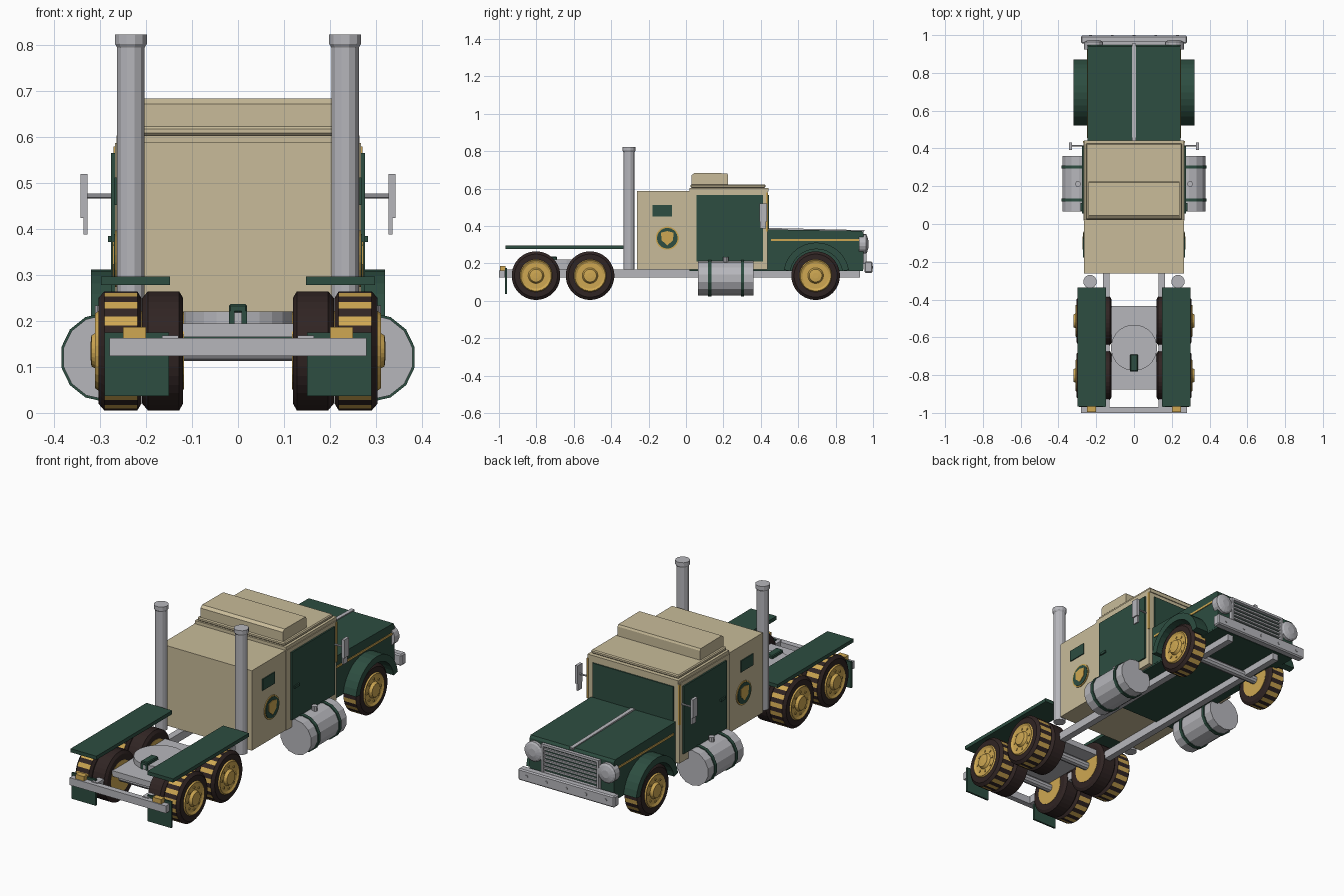
import bpy, bmesh, math
from mathutils import Vector

if "Cube" in bpy.data.objects:
    bpy.data.objects.remove(bpy.data.objects["Cube"])


def material(name, rgb):
    m = bpy.data.materials.new(name)
    m.diffuse_color = (*rgb, 1)
    m.use_nodes = True
    m.node_tree.nodes["Principled BSDF"].inputs["Base Color"].default_value = m.diffuse_color
    return m


TAN = material("tan paint", (0.58, 0.50, 0.32))
GREEN = material("dark green paint", (0.026, 0.075, 0.052))
GOLD = material("gold paint", (0.62, 0.39, 0.085))
RUBBER = material("brown black rubber", (0.030, 0.018, 0.017))
CHROME = material("silver metal", (0.47, 0.47, 0.50))


def finish(name, bm, *mats):
    bmesh.ops.recalc_face_normals(bm, faces=bm.faces[:])
    me = bpy.data.meshes.new(name)
    bm.to_mesh(me)
    bm.free()
    for m in mats:
        me.materials.append(m)
    ob = bpy.data.objects.new(name, me)
    bpy.context.collection.objects.link(ob)
    return ob


def box(name, x, y, z, mat, bevel=0):
    """Box from (min, max) ranges."""
    bm = bmesh.new()
    bmesh.ops.create_cube(bm, size=1)
    for v in bm.verts:
        v.co = Vector([(r[0] + r[1]) / 2 + c * (r[1] - r[0]) for r, c in zip((x, y, z), v.co)])
    if bevel:
        bmesh.ops.bevel(bm, geom=bm.edges[:], offset=bevel, segments=1, affect='EDGES')
    return finish(name, bm, mat)


def side_boxes(name, x, y, z, mat, bevel=0):
    for s, side in ((-1, "left"), (1, "right")):
        box(f"{side}_{name}", sorted((s * x[0], s * x[1])), y, z, mat, bevel)


def lathe(name, profile, center, axis, mats, segs=16, stripe=None):
    """Spin (offset, radius) points round an axis; band `stripe` alternates colours."""
    bm = bmesh.new()
    rings = []
    for d, r in profile:
        ring = []
        for i in range(segs):
            a = 2 * math.pi * (i + 0.5) / segs
            u, w = r * math.cos(a), r * math.sin(a)
            p = {'x': (d, u, w), 'y': (u, d, w), 'z': (u, w, d)}[axis]
            ring.append(bm.verts.new(Vector(center) + Vector(p)))
        rings.append(ring)
    for k in range(len(rings) - 1):
        for i in range(segs):
            j = (i + 1) % segs
            f = bm.faces.new((rings[k][i], rings[k][j], rings[k + 1][j], rings[k + 1][i]))
            f.material_index = int(k == stripe and i % 2 == 0)
    bm.faces.new(rings[0])
    bm.faces.new(rings[-1])
    return finish(name, bm, *mats)


def cyl(name, center, axis, r, a, b, mat, segs=16):
    return lathe(name, [(a, r), (b, r)], center, axis, [mat], segs)


def prism_x(name, pts, x0, x1, mat):
    """Extrude a (y, z) outline along x."""
    bm = bmesh.new()
    f = bm.faces.new([bm.verts.new((x0, y, z)) for y, z in pts])
    g = bmesh.ops.extrude_face_region(bm, geom=[f])
    for v in g["geom"]:
        if isinstance(v, bmesh.types.BMVert):
            v.co.x = x1
    return finish(name, bm, mat)


# chassis
side_boxes("frame_rail", (0.13, 0.165), (-0.98, 0.93), (0.125, 0.168), CHROME)
box("rear_bumper", (-0.28, 0.28), (-1.0, -0.97), (0.124, 0.163), CHROME)
side_boxes("tail_light", (0.20, 0.25), (-0.995, -0.965), (0.163, 0.187), GOLD)
side_boxes("mud_flap", (0.15, 0.29), (-0.968, -0.958), (0.037, 0.175), GREEN)
side_boxes("rear_fender", (0.148, 0.298), (-0.965, -0.335), (0.278, 0.297), GREEN)
box("front_bumper", (-0.28, 0.28), (0.955, 0.997), (0.15, 0.21), CHROME, 0.006)
for i in range(5):
    cyl(f"bumper_bolt_{i + 1}", ((i - 2) * 0.115, 0.997, 0.18), 'y', 0.008, -0.01, 0.003, CHROME, 8)

# coupling plate behind the cab
box("coupling_base", (-0.12, 0.12), (-0.875, -0.435), (0.165, 0.195), CHROME)
cyl("coupling_disc", (0, -0.655, 0), 'z', 0.122, 0.195, 0.221, CHROME, 24)
box("coupling_lock", (-0.02, 0.02), (-0.78, -0.69), (0.218, 0.237), GREEN, 0.004)
side_boxes("lock_prong", (0.008, 0.02), (-0.78, -0.69), (0.195, 0.222), GREEN)

# wheels
TYRE = [(-0.047, 0.08), (-0.047, 0.115), (-0.038, 0.13), (0.034, 0.13), (0.047, 0.115), (0.047, 0.08)]
HUB = [(-0.049, 0.087), (0.047, 0.087), (0.054, 0.082), (0.048, 0.07), (0.048, 0.042), (0.062, 0.034), (0.064, 0.015)]
for label, y in (("rear", -0.802), ("middle", -0.513), ("front", 0.693)):
    cyl(f"{label}_axle", (0, y, 0.135), 'x', 0.022, -0.24, 0.24, CHROME, 10)
    for s, side in ((-1, "left"), (1, "right")):
        c = (s * 0.257, y, 0.135)
        lathe(f"{label}_{side}_tyre", [(s * d, r) for d, r in TYRE], c, 'x', [RUBBER, GOLD], 36, 2)
        lathe(f"{label}_{side}_hub", [(s * d, r) for d, r in HUB], c, 'x', [GOLD], 24)
        for i in range(8):
            a = math.tau * i / 8
            cyl(f"{label}_{side}_wheel_nut_{i + 1}",
                (s * 0.305, y + 0.057 * math.cos(a), 0.135 + 0.057 * math.sin(a)),
                'x', 0.007, -0.004, 0.004, GOLD, 6)
        if label != "front":
            c = (s * 0.164, y, 0.135)
            lathe(f"{label}_{side}_inner_tyre", [(s * d * 0.95, r) for d, r in TYRE], c, 'x', [RUBBER], 36)
            cyl(f"{label}_{side}_inner_hub", c, 'x', 0.085, -0.046, 0.046, GOLD, 24)

# sleeper and cab
box("sleeper", (-0.264, 0.264), (-0.262, 0.018), (0.168, 0.588), TAN)
box("cab", (-0.268, 0.268), (0.018, 0.437), (0.168, 0.587), TAN)
box("cab_floor", (-0.245, 0.245), (0.02, 0.945), (0.16, 0.17), GREEN)
box("roof_lower", (-0.264, 0.264), (0.02, 0.442), (0.585, 0.604), TAN)
box("roof_upper", (-0.255, 0.255), (0.025, 0.425), (0.604, 0.623), TAN, 0.005)
prism_x("roof_box", [(0.03, 0.62), (0.225, 0.62), (0.225, 0.672), (0.22, 0.682), (0.045, 0.684), (0.03, 0.672)],
        -0.24, 0.24, TAN)
box("windshield", (-0.235, 0.235), (0.435, 0.443), (0.385, 0.565), GREEN)
side_boxes("door", (0.266, 0.276), (0.055, 0.412), (0.21, 0.566), GREEN)
side_boxes("door_handle", (0.274, 0.283), (0.07, 0.11), (0.372, 0.385), GREEN)
side_boxes("pillar_trim", (0.262, 0.271), (0.428, 0.439), (0.37, 0.58), GOLD)
side_boxes("sleeper_window", (0.262, 0.269), (-0.178, -0.075), (0.452, 0.512), GREEN)

# round medallion with plain shield panel
shield = [(-0.034, 0.03), (0, 0.038), (0.034, 0.03), (0.03, -0.012), (0, -0.038), (-0.03, -0.012)]
for s, side in ((-1, "left"), (1, "right")):
    c = (0, -0.10, 0.335)
    cyl(f"{side}_medallion_ring", c, 'x', 0.062, s * 0.262, s * 0.268, GOLD, 24)
    cyl(f"{side}_medallion_face", c, 'x', 0.055, s * 0.264, s * 0.270, GREEN, 24)
    prism_x(f"{side}_medallion_shield", [(y - 0.10, z + 0.335) for y, z in shield], s * 0.266, s * 0.273, GOLD)

# hood, grille and headlights
prism_x("hood", [(0.435, 0.168), (0.948, 0.168), (0.948, 0.362), (0.94, 0.374), (0.435, 0.382)],
        -0.246, 0.246, GREEN)
prism_x("hood_strip", [(0.44, 0.375), (0.95, 0.365), (0.955, 0.378), (0.44, 0.39)], -0.01, 0.01, CHROME)
side_boxes("hood_stripe", (0.244, 0.25), (0.455, 0.93), (0.319, 0.33), GOLD)
side_boxes("grille_side", (0.155, 0.168), (0.94, 0.965), (0.2, 0.358), CHROME)
for z in (0.2, 0.346):
    box("grille_frame", (-0.168, 0.168), (0.94, 0.965), (z, z + 0.012), CHROME)
for i in range(6):
    z = 0.225 + i * 0.02
    box(f"grille_bar_{i + 1}", (-0.16, 0.16), (0.94, 0.958), (z, z + 0.009), CHROME)
arch = [(0.697 + r * math.cos(a), 0.135 + r * math.sin(a))
        for r, order in ((0.177, range(15)), (0.142, range(14, -1, -1)))
        for a in (math.radians(10 + 160 * i / 14) for i in order)]
for s, side in ((-1, "left"), (1, "right")):
    lathe(f"{side}_headlight", [(-0.02, 0.052), (0.018, 0.052), (0.024, 0.043), (0.03, 0.02)],
          (s * 0.213, 0.945, 0.303), 'y', [CHROME], 16)
    prism_x(f"{side}_front_fender", arch, s * 0.235, s * 0.32, GREEN)

# fuel tanks, exhaust stacks and mirrors
for s, side in ((-1, "left"), (1, "right")):
    t = (s * 0.29, 0, 0.121)
    cyl(f"{side}_fuel_tank", t, 'y', 0.092, 0.065, 0.36, CHROME, 14)
    for n, y in (("rear", 0.127), ("front", 0.302)):
        cyl(f"{side}_{n}_tank_strap", t, 'y', 0.097, y - 0.009, y + 0.009, GREEN, 14)
    cyl(f"{side}_tank_cap", (s * 0.297, 0.212, 0), 'z', 0.015, 0.2, 0.234, CHROME, 10)
    lathe(f"{side}_exhaust_stack", [(0.168, 0.031), (0.795, 0.031), (0.803, 0.036), (0.823, 0.036)],
          (s * 0.233, -0.305, 0), 'z', [CHROME], 12)
    cyl(f"{side}_mirror_arm", (0, 0.414, 0.472), 'x', 0.005, s * 0.262, s * 0.335, CHROME, 6)
side_boxes("mirror", (0.328, 0.343), (0.393, 0.432), (0.424, 0.52), CHROME)
side_boxes("lower_mirror", (0.328, 0.336), (0.396, 0.429), (0.388, 0.424), CHROME)
